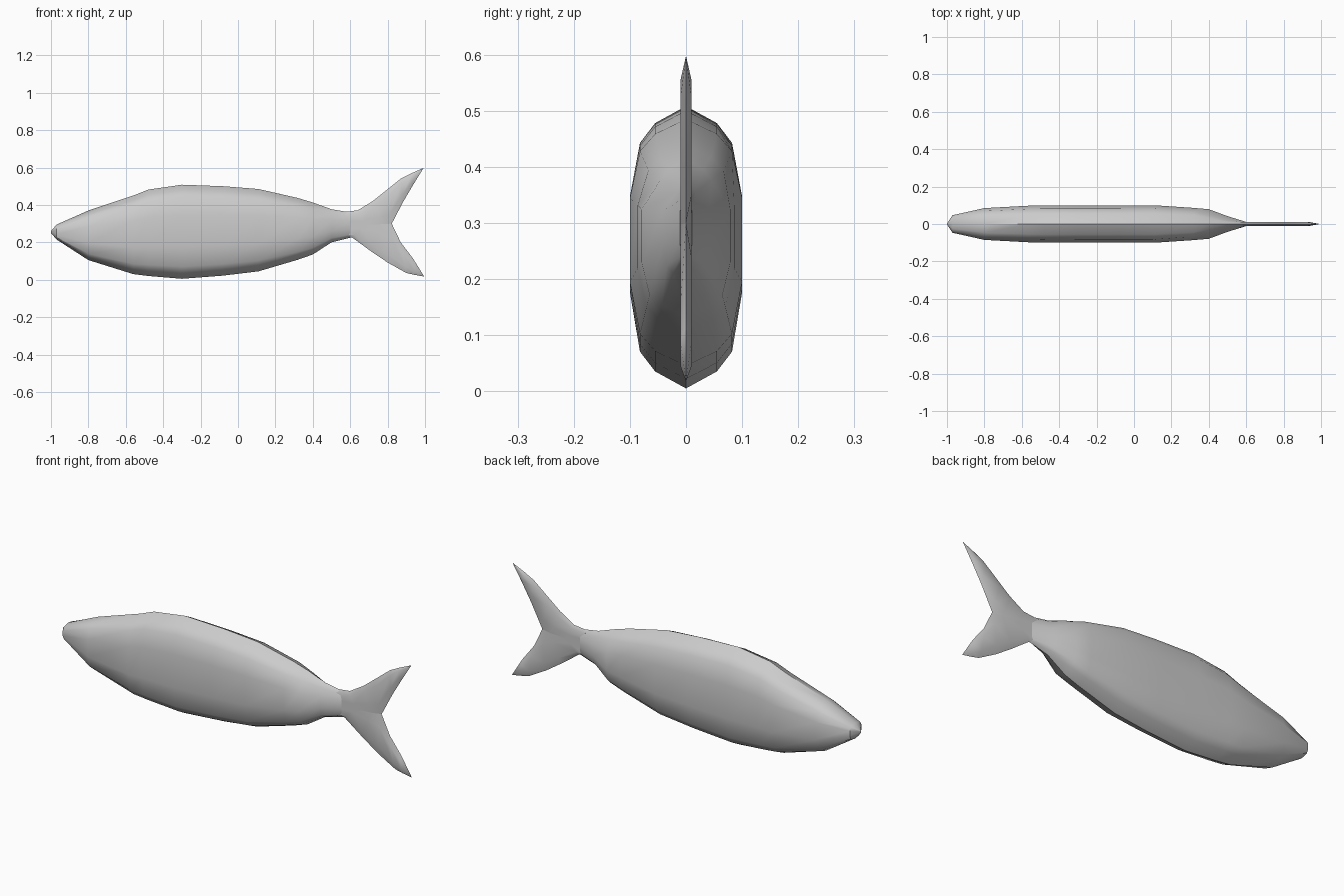
import bpy, bmesh, math

cube = bpy.data.objects.get("Cube")
if cube:
    bpy.data.objects.remove(cube, do_unlink=True)

# One plain grey for the whole fish
grey = bpy.data.materials.new("fish_grey")
grey.use_nodes = True
colour = (0.6, 0.6, 0.6, 1)
grey.diffuse_color = colour
grey.node_tree.nodes["Principled BSDF"].inputs["Base Color"].default_value = colour


def loft(name, rings, angle):
    """Skin a row of closed rings and cap both ends."""
    bm = bmesh.new()
    loops = [[bm.verts.new(p) for p in ring] for ring in rings]
    for a, b in zip(loops, loops[1:]):
        for i in range(len(a)):
            j = (i + 1) % len(a)
            bm.faces.new((a[i], a[j], b[j], b[i]))
    bm.faces.new(loops[0])
    bm.faces.new(loops[-1])
    bmesh.ops.remove_doubles(bm, verts=bm.verts, dist=0.0005)
    bmesh.ops.recalc_face_normals(bm, faces=bm.faces)
    mesh = bpy.data.meshes.new(name)
    bm.to_mesh(mesh)
    bm.free()
    mesh.materials.append(grey)
    obj = bpy.data.objects.new(name, mesh)
    bpy.context.collection.objects.link(obj)
    bpy.ops.object.select_all(action='DESELECT')
    obj.select_set(True)
    bpy.context.view_layer.objects.active = obj
    bpy.ops.object.shade_smooth_by_angle(angle=math.radians(angle))
    return obj


def mirrored(half):
    """Close a half section by mirroring it across y = 0."""
    return half + [(x, -y, z) for x, y, z in reversed(half[1:-1])]


# Body: height fraction and width fraction down one side
section = [(1, 0), (.94, .55), (.87, .82), (.68, 1), (.34, 1), (.13, .82), (.06, .55), (0, 0)]
# x, bottom, top, half width, narrowing of the back above the shoulder
stations = [(-1, .25, .26, .002, 1), (-.97, .215, .295, .047, 1), (-.8, .105, .37, .085, 1),
            (-.56, .03, .45, .098, 1), (-.48, .02, .482, .1, 1), (-.3, .005, .508, .1, 1),
            (-.08, .022, .5, .1, 1), (.11, .045, .485, .1, 1), (.32, .107, .437, .086, .95),
            (.4, .135, .413, .079, .7), (.5, .2, .377, .042, .5), (.6, .225, .36, .011, .8)]
rings = []
for x, low, high, width, pinch in stations:
    half = []
    for t, w in section:
        narrow = pinch if t > .8 else 1
        half.append((x, width * w * narrow, low + t * (high - low)))
    rings.append(mirrored(half))
loft("body", rings, 35)


# Tail lobes: leading point, trailing point, half width at the trailing side
def tail_lobe(name, spans):
    rings = []
    for lx, lz, tx, tz, edge, mid in spans:
        half = []
        for t, y in ((0, 0), (.2, mid), (.7, mid), (1, edge)):
            half.append((lx + t * (tx - lx), y, lz + t * (tz - lz)))
        ring = half + [(x, -y, z) for x, y, z in reversed(half[1:])]
        rings.append(ring)
    loft(name, rings, 35)


tail_lobe("tail_upper_lobe", [
    (.57, .363, .57, .29, .01, .01), (.64, .371, .68, .293, .01, .01),
    (.72, .42, .77, .297, .01, .01), (.78, .468, .822, .3, 0, .01),
    (.87, .54, .885, .42, 0, .01), (.92, .566, .935, .505, 0, .01),
    (.992, .598, .992, .597, 0, 0)])
tail_lobe("tail_lower_lobe", [
    (.57, .225, .57, .29, .01, .01), (.61, .226, .68, .293, .01, .01),
    (.71, .153, .77, .297, .01, .01), (.8, .092, .822, .3, 0, .01),
    (.9, .036, .87, .2, 0, .01), (.94, .027, .935, .115, 0, .01),
    (.995, .017, .995, .018, 0, 0)])
